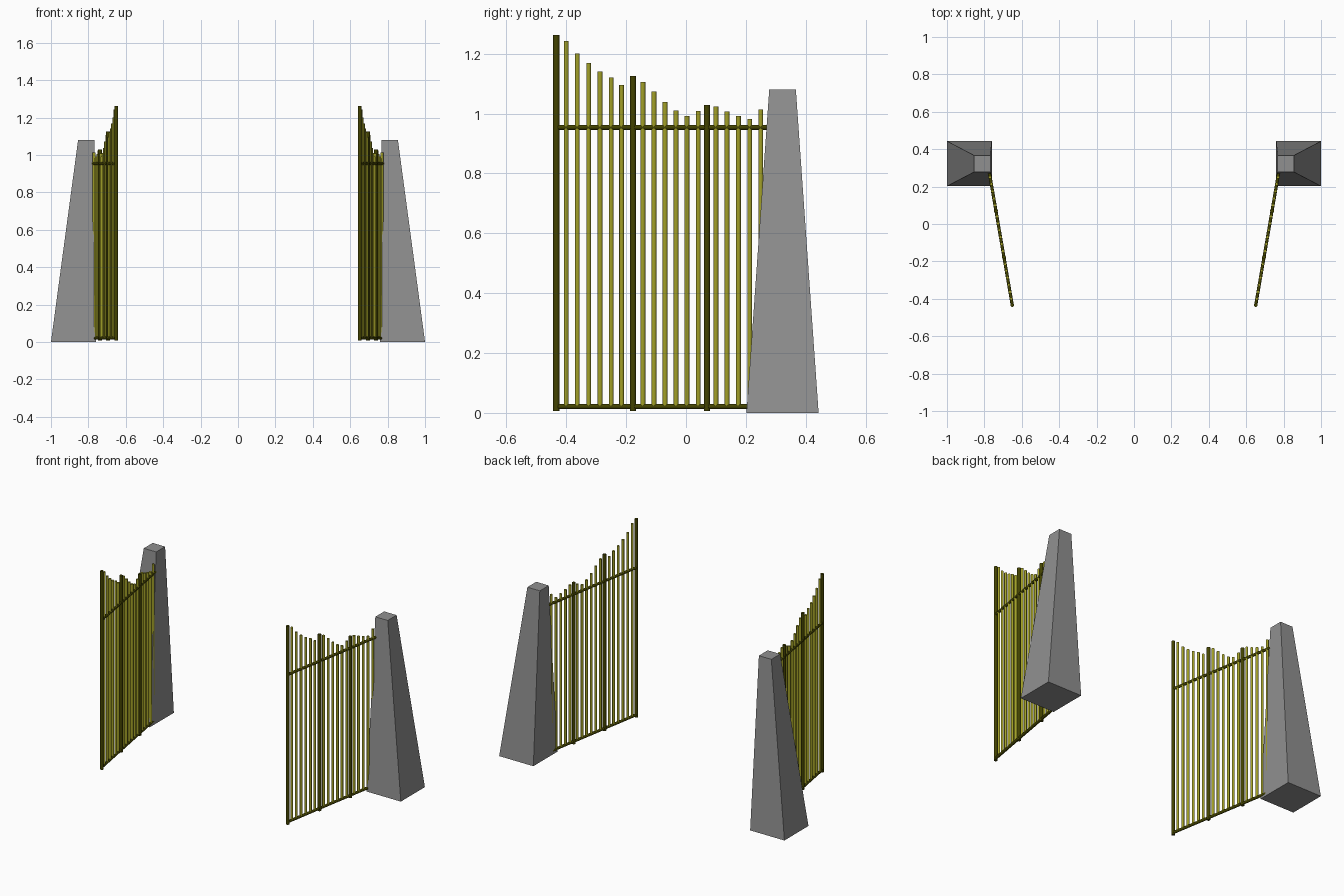
import bpy
import bmesh
from mathutils import Matrix, Vector

cube = bpy.data.objects.get("Cube")
if cube:
    bpy.data.objects.remove(cube, do_unlink=True)


def material(name, color):
    mat = bpy.data.materials.new(name)
    mat.use_nodes = True
    mat.diffuse_color = color
    mat.node_tree.nodes["Principled BSDF"].inputs["Base Color"].default_value = color
    return mat


STONE = material("grey stone", (0.28, 0.28, 0.28, 1))
BAR = material("olive bar", (0.36, 0.35, 0.02, 1))
FRAME = material("dark olive frame", (0.055, 0.055, 0.0, 1))


def finish(bm, name, mat):
    bmesh.ops.recalc_face_normals(bm, faces=bm.faces)
    mesh = bpy.data.meshes.new(name)
    bm.to_mesh(mesh)
    bm.free()
    mesh.materials.append(mat)
    obj = bpy.data.objects.new(name, mesh)
    bpy.context.scene.collection.objects.link(obj)
    return obj


def smooth(obj):
    bpy.ops.object.select_all(action="DESELECT")
    obj.select_set(True)
    bpy.context.view_layer.objects.active = obj
    bpy.ops.object.shade_smooth_by_angle()


def rod(bm, start, end, radius):
    axis = end - start
    turn = axis.to_track_quat("Z", "Y").to_matrix().to_4x4()
    bmesh.ops.create_cone(bm, cap_ends=True, segments=16, radius1=radius, radius2=radius,
                          depth=axis.length,
                          matrix=Matrix.Translation((start + end) / 2) @ turn)


def on_gate(side, y, z):
    # The open gate leaf runs outward towards its pillar
    return Vector((side * (0.651 + (y + 0.433) * 0.173), y, z))


# Position along the leaf and top height of each upright, from the free end
POSTS = [(-0.433, 1.263), (-0.177, 1.125), (0.07, 1.028)]
BARS = [(-0.40, 1.243), (-0.363, 1.2), (-0.325, 1.168), (-0.287, 1.141),
        (-0.25, 1.121), (-0.215, 1.096), (-0.144, 1.106), (-0.107, 1.073),
        (-0.07, 1.038), (-0.033, 1.01), (0.003, 0.992), (0.041, 1.008),
        (0.1, 1.023), (0.137, 1.006), (0.175, 0.992), (0.213, 0.981), (0.25, 1.013)]

for side, label in ((1, "left"), (-1, "right")):
    # Tapered pillar with a nearly upright inner face
    bm = bmesh.new()
    rings = []
    for x0, x1, y0, y1, z in ((0.76, 1.0, 0.202, 0.443, 0), (0.768, 0.855, 0.278, 0.367, 1.08)):
        rings.append([bm.verts.new((side * x, y, z))
                      for x, y in ((x0, y0), (x1, y0), (x1, y1), (x0, y1))])
    low, high = rings
    bm.faces.new(low)
    bm.faces.new(high)
    for i in range(4):
        j = (i + 1) % 4
        bm.faces.new((low[i], low[j], high[j], high[i]))
    finish(bm, label + "_pillar", STONE)

    # Thick posts
    bm = bmesh.new()
    for y, top in POSTS:
        rod(bm, on_gate(side, y, 0.007), on_gate(side, y, top), 0.0105)
    smooth(finish(bm, label + "_gate_posts", FRAME))

    # Slim upright bars
    bm = bmesh.new()
    for y, top in BARS:
        rod(bm, on_gate(side, y, 0.018), on_gate(side, y, top), 0.008)
    smooth(finish(bm, label + "_gate_bars", BAR))

    # Horizontal rails
    bm = bmesh.new()
    for z in (0.021, 0.954):
        rod(bm, on_gate(side, -0.433, z), on_gate(side, 0.275, z), 0.0085)
    smooth(finish(bm, label + "_gate_rails", FRAME))
